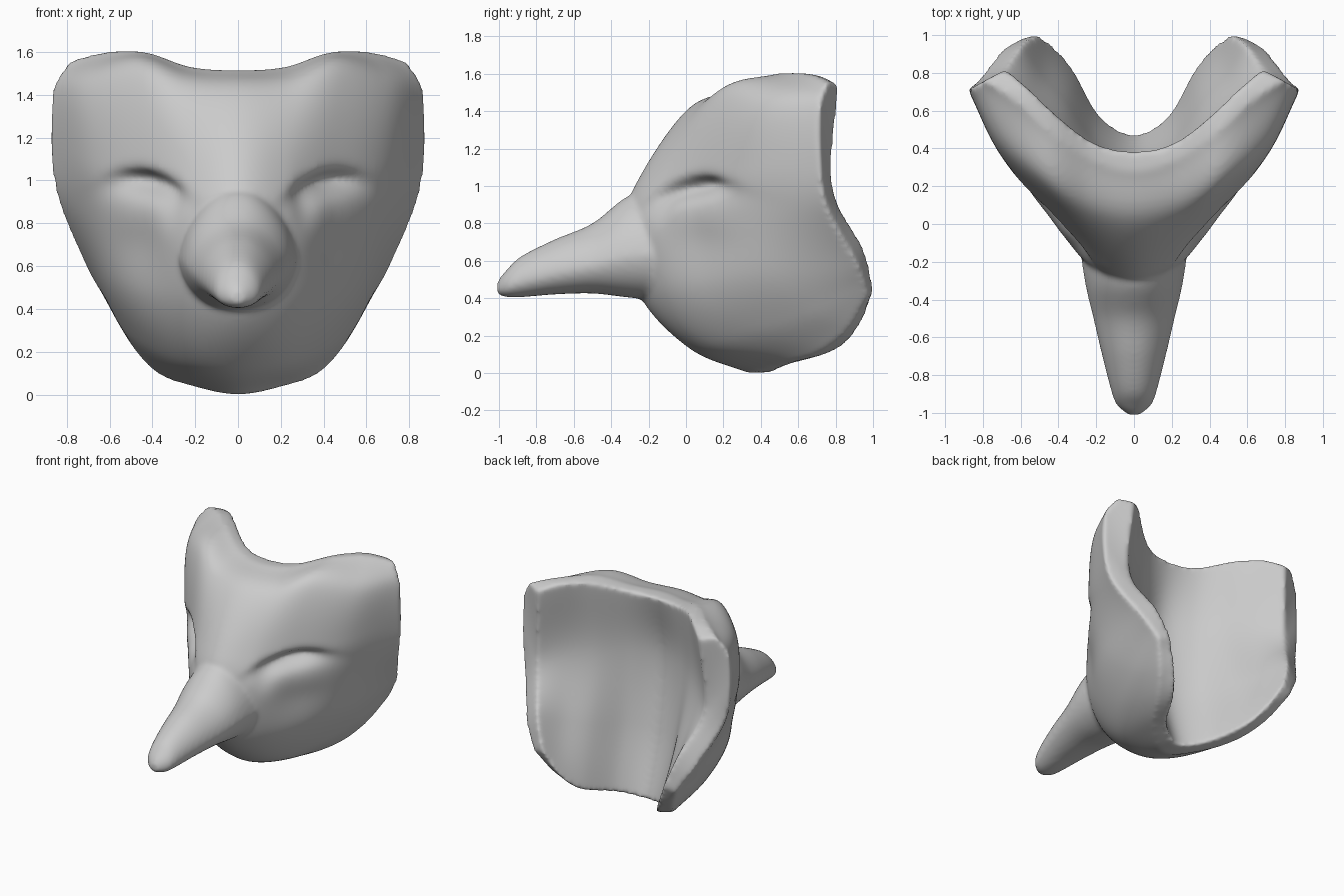
import bpy, bmesh, math
from mathutils import Vector

if "Cube" in bpy.data.objects:
    bpy.data.objects.remove(bpy.data.objects["Cube"])

# Outer face: five columns from the middle to the side edge, each from chin to top
OUTER = [
    [(0, .33, 0), (0, .02, .13), (0, -.25, .42), (0, -.32, .82), (0, -.23, 1.08), (0, .02, 1.42), (0, .28, 1.515)],
    [(.24, .50, .045), (.22, .10, .15), (.23, -.15, .43), (.27, -.19, .80), (.22, -.14, 1.08), (.23, .07, 1.43), (.22, .34, 1.53)],
    [(.38, .70, .10), (.40, .31, .22), (.43, .09, .46), (.45, .085, .82), (.44, .06, 1.08), (.46, .21, 1.51), (.43, .48, 1.60)],
    [(.49, .86, .22), (.54, .62, .32), (.60, .42, .52), (.645, .34, .84), (.69, .34, 1.10), (.71, .43, 1.45), (.62, .65, 1.60)],
    [(.60, .98, .41), (.64, .96, .48), (.71, .91, .60), (.84, .75, .90), (.88, .72, 1.17), (.865, .72, 1.43), (.79, .76, 1.56)],
]
# Hollow back, same column order, sunk behind the rim
INNER = [
    [(0, .475, .005), (0, .34, .50), (0, .28, 1.05), (0, .385, 1.51)],
    [(.18, .575, .05), (.20, .43, .52), (.21, .36, 1.05), (.22, .435, 1.525)],
    [(.32, .82, .13), (.36, .65, .55), (.40, .52, 1.05), (.41, .575, 1.58)],
    [(.42, .94, .27), (.49, .79, .60), (.56, .65, 1.05), (.55, .71, 1.59)],
    [(.51, 1.005, .45), (.59, .95, .67), (.70, .785, 1.00), (.68, .82, 1.54)],
]
# Nose: y, half width, underside z, top z
NOSE = [(-1.01, .03, .42, .49), (-.96, .09, .405, .55), (-.88, .12, .405, .625),
        (-.70, .165, .42, .715), (-.50, .21, .425, .80), (-.32, .25, .405, .94),
        (-.15, .27, .39, .99), (.02, .26, .40, .98)]
NU, NV = 80, 72


def spline(pts, t):
    """Catmull-Rom through pts, t in 0..1."""
    p = [Vector(q) for q in pts]
    p = [2 * p[0] - p[1]] + p + [2 * p[-1] - p[-2]]
    s = t * (len(pts) - 1)
    i = min(int(s), len(pts) - 2)
    f = s - i
    a, b, c, d = p[i:i + 4]
    return .5 * (2 * b + (c - a) * f + (2 * a - 5 * b + 4 * c - d) * f * f
                 + (3 * b - a - 3 * c + d) * f ** 3)


def mirrored(cols):
    return [[(-x, y, z) for x, y, z in c] for c in cols[:0:-1]] + cols


def bell(x, z, cx, cz, wx, wz):
    return math.exp(-((x - cx) / wx) ** 2 - ((z - cz) / wz) ** 2)


def carve_eye(p):
    """Press in the socket under the brow and raise the cheek."""
    x, z = abs(p.x), p.z
    arc = 1.015 - 1.5 * (x - .49) ** 2
    wz = .03 if z > arc else .07
    d = .095 * bell(x, z, .43, arc, .14, wz)
    d += .025 * bell(x, z, .31, .88, .05, .10)
    d -= .03 * bell(x, z, .47, .84, .13, .12)
    return p + Vector((-math.copysign(.5, p.x) * d, .85 * d, 0))


def grid(bm, cols, shape=None):
    """Skin the columns and return the border loop."""
    cols, rows = mirrored(cols), []
    for j in range(NV + 1):
        line = [spline(c, j / NV) for c in cols]
        pts = [spline(line, i / NU) for i in range(NU + 1)]
        rows.append([bm.verts.new(shape(p) if shape else p) for p in pts])
    for a, b in zip(rows, rows[1:]):
        for i in range(NU):
            bm.faces.new((a[i], a[i + 1], b[i + 1], b[i]))
    return rows[0] + [r[-1] for r in rows[1:]] + rows[-1][-2::-1] + [r[0] for r in rows[-2:0:-1]]


bm = bmesh.new()

# Shell: front, back and the rim joining them
front = grid(bm, OUTER, carve_eye)
back = grid(bm, INNER)
for i in range(len(front)):
    k = (i + 1) % len(front)
    bm.faces.new((front[i], back[i], back[k], front[k]))

# Nose: rounded sections, fuller underneath
rings = []
for n in range(41):
    t = n / 40
    y, w, lo = spline([s[:3] for s in NOSE], t)
    top = spline([(s[3], 0, 0) for s in NOSE], t).x
    ring = []
    for k in range(40):
        a = 2 * math.pi * k / 40
        c, s = math.cos(a), math.sin(a)
        taper = 1 - (.15 + .2 * t) * max(s, -.5)
        x = w * math.copysign(abs(c) ** .9, c) * min(taper, 1.05)
        z = (lo + top) / 2 + (top - lo) / 2 * math.copysign(abs(s) ** .9, s)
        ring.append(bm.verts.new((x, y, z)))
    rings.append(ring)
for a, b in zip(rings, rings[1:]):
    for k in range(40):
        m = (k + 1) % 40
        bm.faces.new((a[k], a[m], b[m], b[k]))
bm.faces.new(rings[0])
bm.faces.new(rings[-1])

bmesh.ops.recalc_face_normals(bm, faces=bm.faces)
mesh = bpy.data.meshes.new("long_nosed_mask")
bm.to_mesh(mesh)
bm.free()
mask = bpy.data.objects.new("long_nosed_mask", mesh)
bpy.context.collection.objects.link(mask)

# Fuse nose and shell into one skin, then soften the joins
rm = mask.modifiers.new("fuse", 'REMESH')
rm.mode = 'VOXEL'
rm.voxel_size = .016
rm.use_smooth_shade = True
sm = mask.modifiers.new("soften", 'SMOOTH')
sm.factor = .5
sm.iterations = 10
